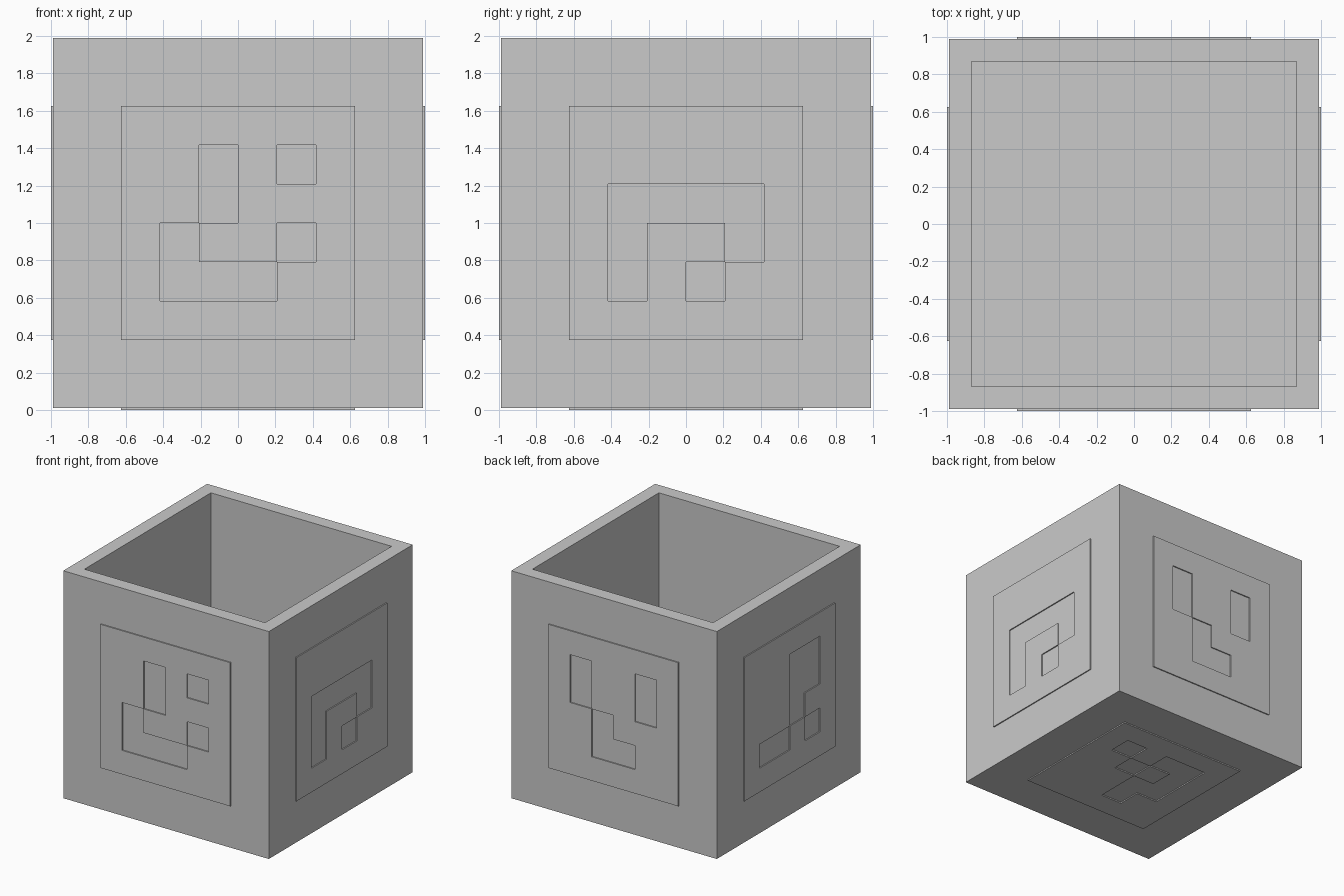
import bpy
import bmesh
from mathutils import Matrix, Vector

cube = bpy.data.objects.get("Cube")
if cube:
    bpy.data.objects.remove(cube, do_unlink=True)

HALF = 0.99      # half width of the box body
WALL = 0.12
PANEL = 1.25     # width of a raised panel
CELLS = 6
RELIEF = 0.01

grey = bpy.data.materials.new("plain grey")
grey.use_nodes = True
colour = (0.59, 0.59, 0.59, 1)
grey.diffuse_color = colour
grey.node_tree.nodes["Principled BSDF"].inputs["Base Color"].default_value = colour


def add_object(name, bm):
    mesh = bpy.data.meshes.new(name)
    bm.to_mesh(mesh)
    bm.free()
    mesh.materials.append(grey)
    obj = bpy.data.objects.new(name, mesh)
    bpy.context.collection.objects.link(obj)
    return obj


# Open box: inset the top face and push it down to the floor
bm = bmesh.new()
bmesh.ops.create_cube(bm, size=2 * HALF, matrix=Matrix.Translation((0, 0, 1)))
bm.normal_update()
top = max(bm.faces, key=lambda f: f.calc_center_median().z)
bmesh.ops.inset_region(bm, faces=[top], thickness=WALL, use_even_offset=True)
floor = bmesh.ops.extrude_discrete_faces(bm, faces=[top])["faces"][0]
bmesh.ops.translate(bm, verts=floor.verts, vec=(0, 0, WALL - 2 * HALF))
add_object("open_box", bm)


def add_panel(name, right, up, pattern):
    """Raised square panel whose '#' cells are cut through to the box."""
    right, up = Vector(right), Vector(up)
    normal = right.cross(up)
    rows = pattern.split()
    bm = bmesh.new()
    bmesh.ops.create_grid(bm, x_segments=CELLS, y_segments=CELLS, size=PANEL / 2)
    step = PANEL / CELLS
    holes = []
    for face in bm.faces:
        c = face.calc_center_median()
        col = int((c.x + PANEL / 2) / step) - 1
        row = int((PANEL / 2 - c.y) / step) - 1
        if 0 <= col < 4 and 0 <= row < 4 and rows[row][col] == "#":
            holes.append(face)
    bmesh.ops.delete(bm, geom=holes, context="FACES")
    frame = Matrix((right, up, normal)).transposed().to_4x4()
    frame.translation = Vector((0, 0, 1)) + normal * (HALF + RELIEF)
    bm.transform(frame)
    obj = add_object(name, bm)
    # Thickness runs inward and sinks slightly into the wall
    solid = obj.modifiers.new("thickness", "SOLIDIFY")
    solid.thickness = RELIEF * 1.5
    solid.offset = -1


X, Y, Z = (1, 0, 0), (0, 1, 0), (0, 0, 1)
add_panel("front_panel", X, Z, ".#.# .#.. #..# ###.")
add_panel("left_side_panel", Y, Z, ".... #### #..# #.#.")
add_panel("back_panel", (-1, 0, 0), Z, "#..# #..# .#.. .##.")
add_panel("right_side_panel", (0, -1, 0), Z, "..## ..## ..#. ##.#")
add_panel("bottom_panel", (-1, 0, 0), Y, "#.## .#.# ..## ..#.")
